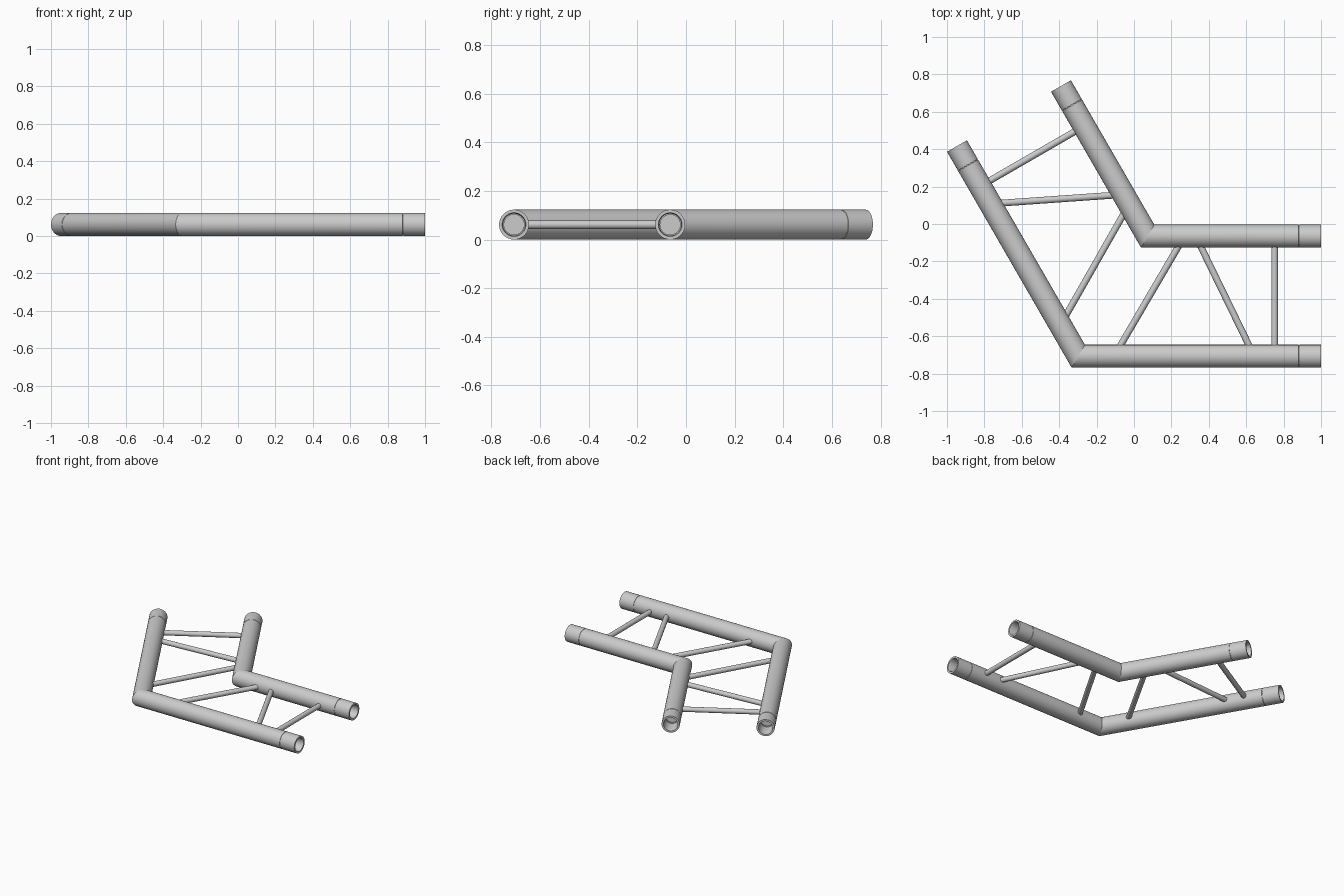
import bpy, bmesh, math
from mathutils import Vector, Matrix

if "Cube" in bpy.data.objects:
    bpy.data.objects.remove(bpy.data.objects["Cube"])

R, BR = 0.0615, 0.018            # chord and brace radii
CX, YI, SEP = 0.073, -0.065, 0.642
YO = YI - SEP
T = 1 / math.tan(math.radians(60))   # mitre slope
# local frame whose X = 0 plane is the corner bisector
FRAME = Matrix.Translation((CX, YI, R)) @ Matrix.Rotation(math.radians(-30), 4, 'Z')


def finish(name, bm):
    """Turn a world-space half into an object mirrored across the bisector."""
    bmesh.ops.recalc_face_normals(bm, faces=bm.faces)
    bm.transform(FRAME.inverted())
    me = bpy.data.meshes.new(name)
    bm.to_mesh(me)
    bm.free()
    ob = bpy.data.objects.new(name, me)
    ob.matrix_world = FRAME
    bpy.context.collection.objects.link(ob)
    mod = ob.modifiers.new("mirror", 'MIRROR')
    mod.use_axis = (True, False, False)
    mod.use_mirror_merge = False
    bpy.ops.object.select_all(action='DESELECT')
    ob.select_set(True)
    bpy.context.view_layer.objects.active = ob
    bpy.ops.object.shade_smooth_by_angle(angle=math.radians(30))
    return ob


def loft(bm, rings, cap=False):
    rows = [[bm.verts.new(p) for p in ring] for ring in rings]
    n = len(rows[0])
    for a, b in zip(rows, rows[1:]):
        for i in range(n):
            j = (i + 1) % n
            bm.faces.new((a[i], a[j], b[j], b[i]))
    if cap:
        bm.faces.new(rows[-1])


def chord(name, cx, cy, n=48):
    """Tube from the mitred corner to a hollow, sleeved end at x = 1."""
    bm = bmesh.new()
    circle = [(math.cos(2 * math.pi * i / n), math.sin(2 * math.pi * i / n)) for i in range(n)]
    rings = [[Vector((cx + T * R * c, cy + R * c, R + R * s)) for c, s in circle]]
    # seam groove, rim, stepped socket
    for x, r in [(0.880, R), (0.881, R - 0.002), (0.884, R - 0.002), (0.885, R),
                 (1.0, R), (1.0, 0.049), (0.985, 0.045), (0.89, 0.045),
                 (0.89, 0.041), (0.88, 0.041)]:
        rings.append([Vector((x, cy + r * c, R + r * s)) for c, s in circle])
    loft(bm, rings, cap=True)
    finish(name, bm)


def brace(name, x_in, x_out, n=24):
    """Thin rod between the two chords, ends buried inside them."""
    a, b = Vector((x_in, YI, R)), Vector((x_out, YO, R))
    d = (b - a).normalized()
    a, b = a + d * 0.055, b - d * 0.055
    side, up = d.cross(Vector((0, 0, 1))), Vector((0, 0, 1))
    angles = [2 * math.pi * i / n for i in range(n)]
    bm = bmesh.new()
    loft(bm, [[p + BR * (math.cos(t) * side + math.sin(t) * up) for t in angles] for p in (a, b)])
    finish(name, bm)


# main chords
chord("inner_chord", CX, YI)
chord("outer_chord", CX - SEP * T, YO)
# lattice rods
brace("end_brace", 0.752, 0.752)
brace("middle_diagonal_brace", 0.33, 0.643)
brace("corner_diagonal_brace", 0.27, -0.106)
